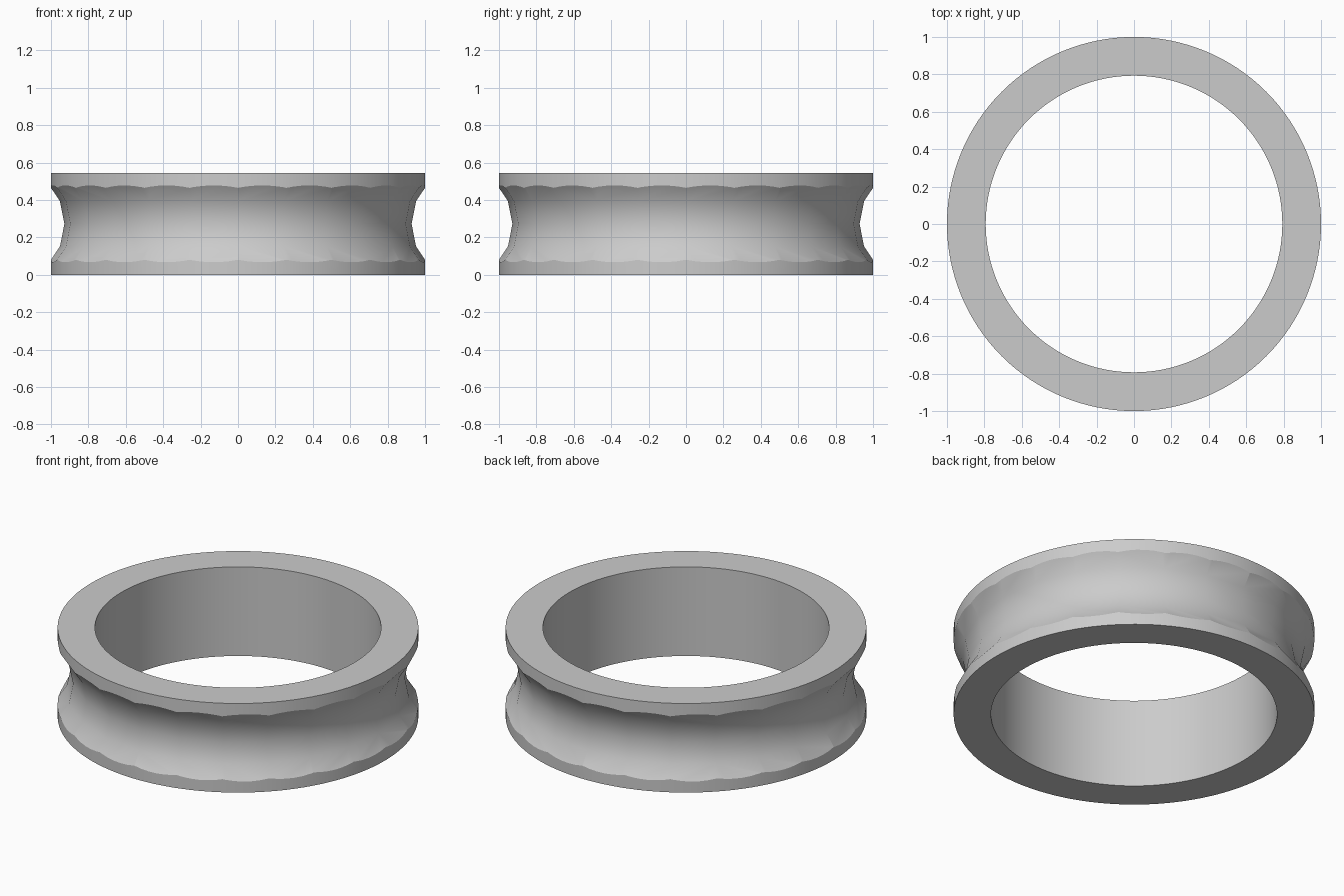
import bpy
import bmesh
from math import cos, sin, tau, radians

if "Cube" in bpy.data.objects:
    bpy.data.objects.remove(bpy.data.objects["Cube"], do_unlink=True)

HEIGHT, OUTER, INNER = 0.545, 1.0, 0.793
TUBE, NECK = 0.315, 0.928          # groove cutter radius and narrowest radius


def revolve(name, profile, steps):
    """Sweep a closed (radius, z) profile around the z axis."""
    bm = bmesh.new()
    rings = [[bm.verts.new((r * cos(tau * i / steps), r * sin(tau * i / steps), z))
              for r, z in profile] for i in range(steps)]
    count = len(profile)
    for i in range(steps):
        a, b = rings[i], rings[(i + 1) % steps]
        for j in range(count):
            k = (j + 1) % count
            bm.faces.new((a[j], b[j], b[k], a[k]))
    bmesh.ops.recalc_face_normals(bm, faces=bm.faces[:])
    mesh = bpy.data.meshes.new(name)
    bm.to_mesh(mesh)
    bm.free()
    obj = bpy.data.objects.new(name, mesh)
    bpy.context.collection.objects.link(obj)
    return obj


# Plain band with a rectangular section
band = revolve("grooved_ring", [(INNER, 0), (OUTER, 0), (OUTER, HEIGHT), (INNER, HEIGHT)], 128)

# Coarse torus that carves the groove around the outside
section = [(NECK + TUBE + TUBE * cos(tau * j / 16), HEIGHT / 2 + TUBE * sin(tau * j / 16))
           for j in range(16)]
cutter = revolve("groove_cutter", section, 24)
cutter.hide_render = True

# Cut the groove
bpy.context.view_layer.objects.active = band
band.select_set(True)
cut = band.modifiers.new("groove", 'BOOLEAN')
cut.operation = 'DIFFERENCE'
cut.solver = 'EXACT'
cut.object = cutter
bpy.ops.object.modifier_apply(modifier=cut.name)
bpy.data.objects.remove(cutter, do_unlink=True)

# One grey material
grey = bpy.data.materials.new("light_grey")
grey.use_nodes = True
colour = (0.6, 0.6, 0.6, 1)
grey.diffuse_color = colour
grey.node_tree.nodes["Principled BSDF"].inputs["Base Color"].default_value = colour
band.data.materials.clear()
band.data.materials.append(grey)

# Smooth walls, crisp rims
bpy.ops.object.shade_smooth_by_angle(angle=radians(30))
